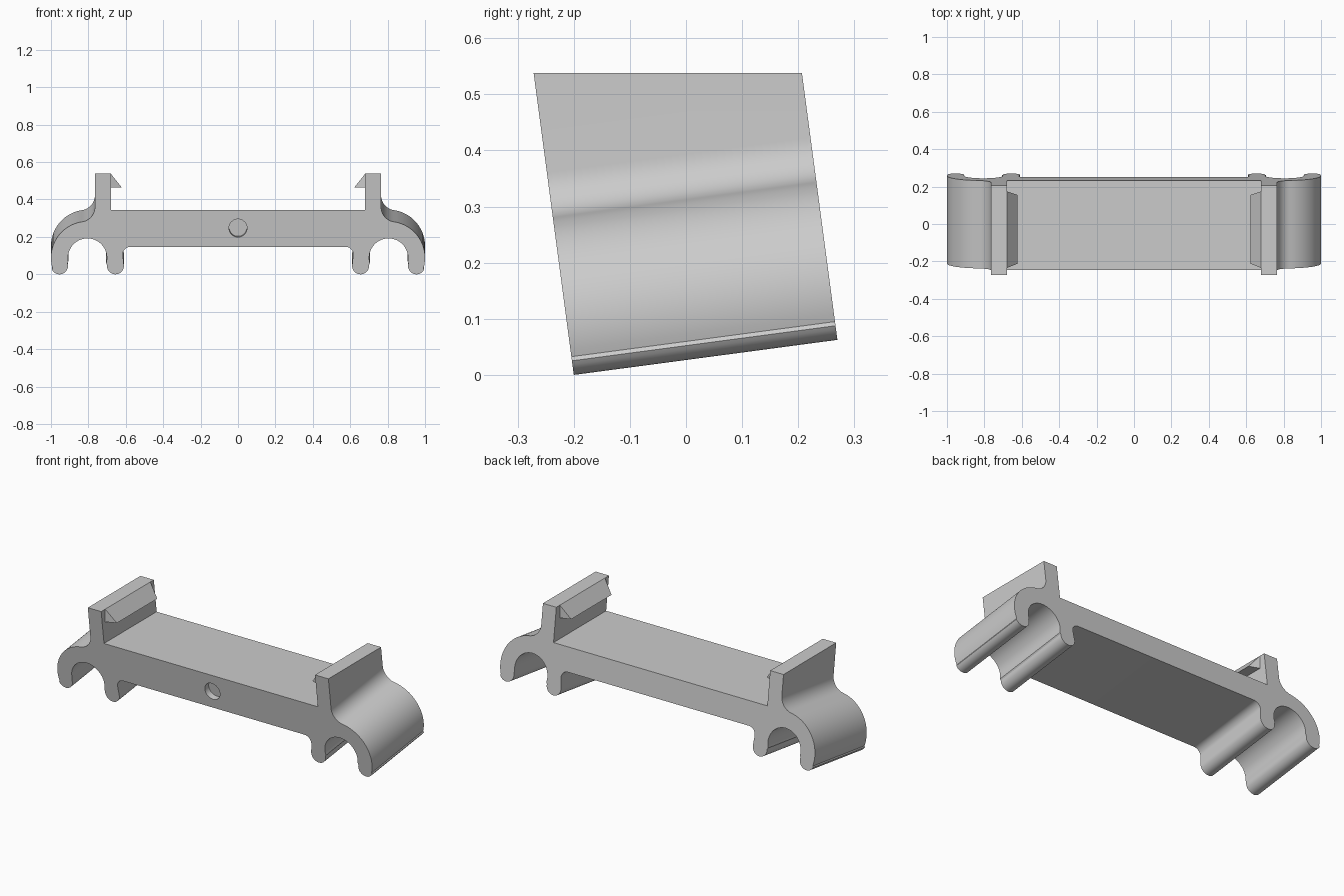
import bpy, bmesh, math
from mathutils import Vector

if "Cube" in bpy.data.objects:
    bpy.data.objects.remove(bpy.data.objects["Cube"], do_unlink=True)

grey = bpy.data.materials.new("light grey")
grey.use_nodes = True
colour = (0.6, 0.6, 0.6, 1)
grey.diffuse_color = colour
grey.node_tree.nodes["Principled BSDF"].inputs["Base Color"].default_value = colour

TILT = math.atan(0.133)
LENGTH = 0.474
AXIS = Vector((0, math.cos(TILT), math.sin(TILT)))
LEVEL = Vector((0, LENGTH / math.cos(TILT), 0))


def make_object(name, bm):
    bmesh.ops.remove_doubles(bm, verts=bm.verts, dist=0.0001)
    bmesh.ops.recalc_face_normals(bm, faces=bm.faces)
    mesh = bpy.data.meshes.new(name)
    bm.to_mesh(mesh)
    bm.free()
    mesh.materials.append(grey)
    obj = bpy.data.objects.new(name, mesh)
    bpy.context.collection.objects.link(obj)
    return obj


def arc(cx, cz, r, start, end, steps):
    """Points of an arc in the front plane."""
    angles = [math.radians(start + (end - start) * i / steps) for i in range(steps + 1)]
    return [(cx + r * math.cos(a), cz + r * math.sin(a)) for a in angles]


def front_point(x, z):
    return Vector((x, -0.2 - z * math.tan(TILT), z))


def strip(bm, first, second):
    """Quads between two rows of vertices."""
    for i in range(len(first) - 1):
        bm.faces.new((first[i], first[i + 1], second[i + 1], second[i]))


# Half profile on +x: top of the plate and post, then the clip and the underside
CLIP_X, CLIP_Z, OUTER, SEAT = 0.805, 0.088, 0.195, 0.104
MID, TIP = (OUTER + SEAT) / 2, (OUTER - SEAT) / 2
DROP = math.degrees(math.asin((CLIP_Z - TIP) / MID))     # clip ends below its centre
level_part = [(0, 0.345), (0.68, 0.345), (0.68, 0.538), (0.765, 0.538)]
tilted_part = arc(0.845, 0.36, 0.08, 180, 261.6, 12)                    # post fillet
tilted_part += arc(CLIP_X, CLIP_Z, OUTER, 77, -DROP, 24)                # outer curve
tilted_part += arc(CLIP_X + MID, TIP, TIP, -DROP, -180 - DROP, 18)[1:]  # outer leg tip
tilted_part += arc(CLIP_X, CLIP_Z, SEAT, -DROP, 180 + DROP, 32)[1:]     # tube seat
tilted_part += arc(CLIP_X - MID, TIP, TIP, 360 + DROP, 180, 20)[1:]     # inner leg tip
tilted_part += arc(0.576, 0.107, 0.04, 0, 90, 10)                       # plate fillet
tilted_part += [(0, 0.147)]
pocket = arc(0, 0.247, 0.048, -90, 90, 20)

# Bracket body: clips and underside run along the tilted axis, the tops stay level
bm = bmesh.new()
for side in (1, -1):
    front, back, rim, floor = [], [], [], []
    for part, run in ((level_part, LEVEL), (tilted_part, AXIS * LENGTH)):
        for x, z in part:
            p = front_point(side * x, z)
            front.append(bm.verts.new(p))
            back.append(bm.verts.new(p + run))
    for x, z in pocket:
        p = front_point(side * x, z)
        rim.append(bm.verts.new(p))
        floor.append(bm.verts.new(p + AXIS * 0.035))
    bm.faces.new(front + rim)
    bm.faces.new(back)
    bm.faces.new(floor)
    strip(bm, front, back)
    strip(bm, rim, floor)
body = make_object("bracket_body", bm)
bpy.context.view_layer.objects.active = body
body.select_set(True)
bpy.ops.object.shade_smooth_by_angle(angle=math.radians(30))

# Snap hooks: wedges with tapered ends on the inner side of each post
for name, side in (("left_hook", 1), ("right_hook", -1)):
    bm = bmesh.new()
    ends = []
    for post_y, tip_y in ((-0.235, -0.212), (0.175, 0.155)):
        ends.append([bm.verts.new(p) for p in (
            (side * 0.68, post_y, 0.538),
            (side * 0.68, post_y, 0.465),
            (side * 0.622, tip_y, 0.465))])
    for end in ends:
        bm.faces.new(end)
    strip(bm, ends[0] + ends[0][:1], ends[1] + ends[1][:1])
    make_object(name, bm)
